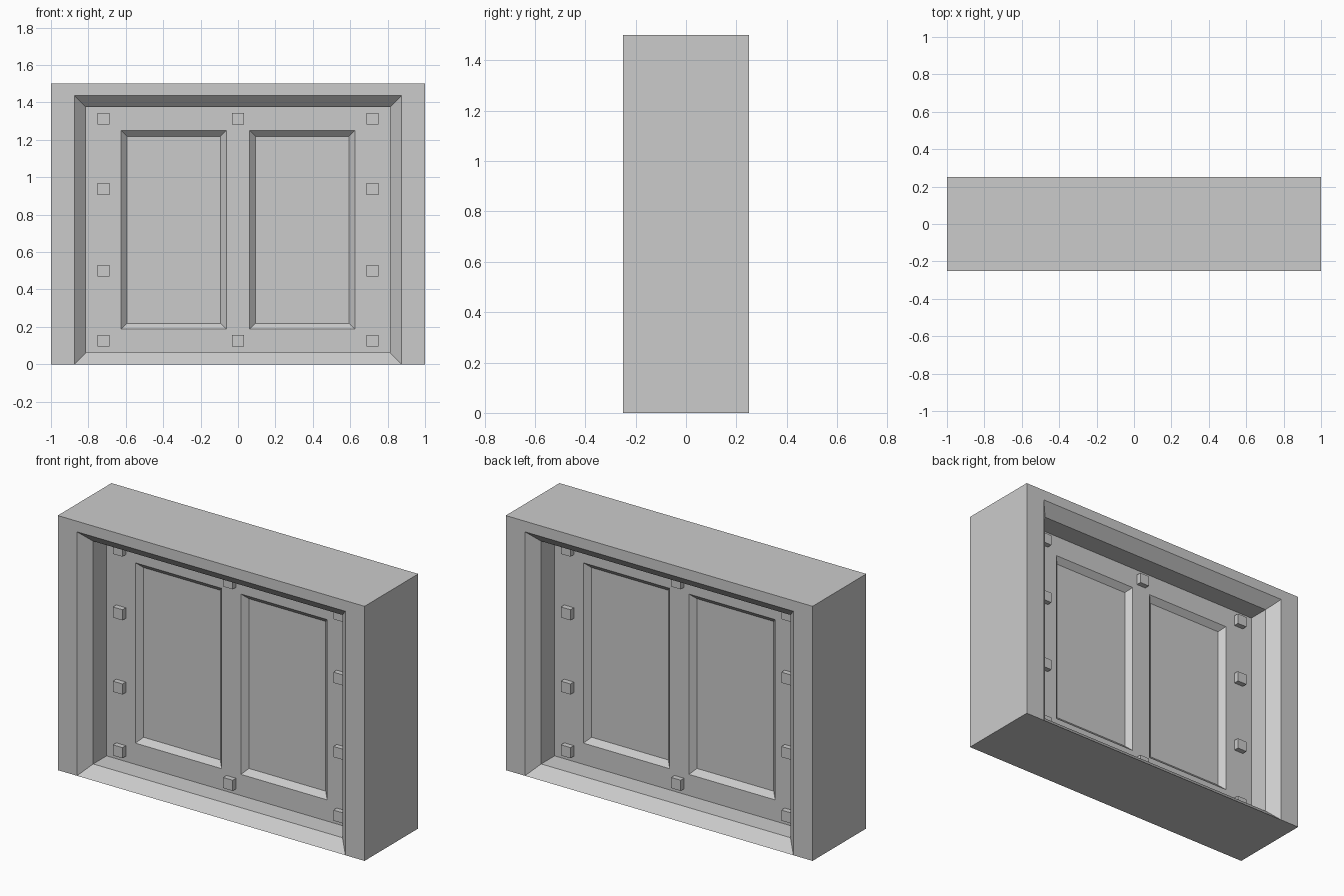
import bpy, bmesh
from math import pi
from mathutils import Matrix

if "Cube" in bpy.data.objects:
    bpy.data.objects.remove(bpy.data.objects["Cube"])

FRONT, WALL = -0.25, -0.0625   # front plane of the frame, plane of the recessed wall
HALF_TURN = Matrix.Rotation(pi, 3, 'Z')


def add_other_side(bm):
    """Copy everything to the back by a half turn about z."""
    copy = bmesh.ops.duplicate(bm, geom=bm.verts[:] + bm.edges[:] + bm.faces[:])
    verts = [g for g in copy["geom"] if isinstance(g, bmesh.types.BMVert)]
    bmesh.ops.rotate(bm, verts=verts, cent=(0, 0, 0), matrix=HALF_TURN)
    bmesh.ops.remove_doubles(bm, verts=bm.verts[:], dist=1e-5)


def finish(bm, name):
    mesh = bpy.data.meshes.new(name)
    bm.to_mesh(mesh)
    bm.free()
    obj = bpy.data.objects.new(name, mesh)
    bpy.context.collection.objects.link(obj)
    return obj


# Frame and wall: rectangular rings (half width, y, bottom, top) from outside inward
bm = bmesh.new()
profile = [(1, 0, 0, 1.5), (1, FRONT, 0, 1.5), (0.875, FRONT, 0, 1.4375),
           (0.8125, -0.1875, 0.0625, 1.375), (0.8125, WALL, 0.0625, 1.375)]
rings = [[bm.verts.new(p) for p in ((-w, y, b), (w, y, b), (w, y, t), (-w, y, t))]
         for w, y, b, t in profile]
for k, (a, b) in enumerate(zip(rings, rings[1:])):
    for i in range(4):
        if k == 1 and i == 0:      # the opening reaches the floor: no front strip there
            continue
        j = (i + 1) % 4
        bm.faces.new((a[i], a[j], b[j], b[i]))

# Recessed wall as a grid, with the two middle cells sunk as bevelled panels
xs = (-0.8125, -0.625, -0.0625, 0.0625, 0.625, 0.8125)
zs = (0.0625, 0.1875, 1.25, 1.375)
grid = [[bm.verts.new((x, WALL, z)) for x in xs] for z in zs]
panels = []
for r in range(len(zs) - 1):
    for c in range(len(xs) - 1):
        f = bm.faces.new((grid[r][c], grid[r][c + 1], grid[r + 1][c + 1], grid[r + 1][c]))
        if r == 1 and c in (1, 3):
            panels.append(f)
bm.normal_update()
bmesh.ops.inset_individual(bm, faces=panels, thickness=0.03125, depth=-0.03125,
                           use_even_offset=True)
add_other_side(bm)

# Remove the seam where the two halves of the outer shell meet
seam = [e for e in bm.edges if all(abs(v.co.y) < 1e-4 for v in e.verts)]
bmesh.ops.dissolve_edges(bm, edges=seam, use_verts=True)
finish(bm, "window_wall_frame")

# Small square studs around the panels
bm = bmesh.new()
side_z = (0.125, 0.5, 0.9375, 1.3125)
spots = [(s * 0.71875, z) for s in (-1, 1) for z in side_z]
spots += [(0, side_z[0]), (0, side_z[-1])]
for x, z in spots:
    place = Matrix.Translation((x, WALL - 0.015625, z)) @ Matrix.Diagonal((0.0625, 0.03125, 0.0625, 1))
    bmesh.ops.create_cube(bm, size=1, matrix=place)
add_other_side(bm)
finish(bm, "wall_studs")
